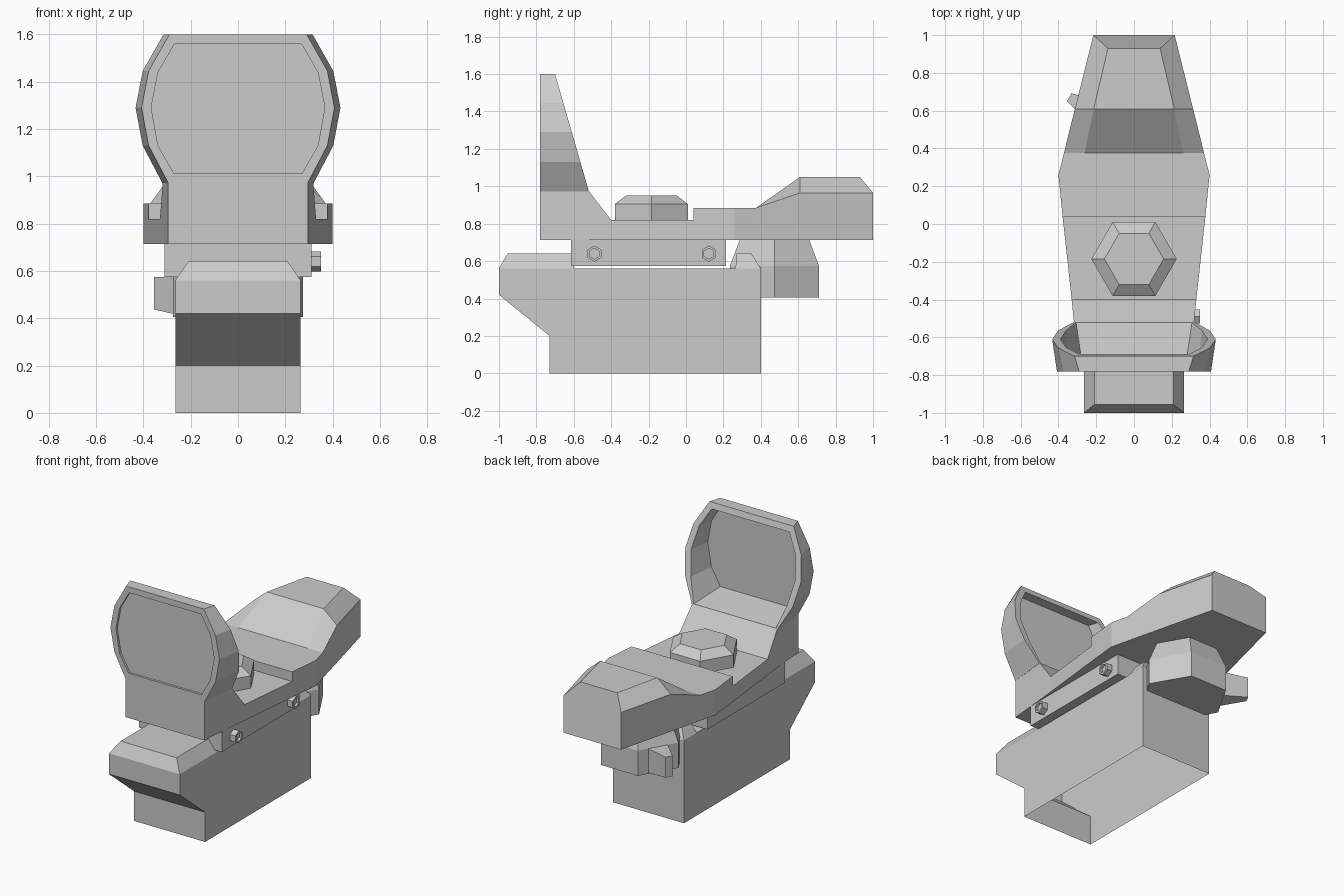
import bpy, bmesh
from math import sin, cos, pi
from mathutils import Vector

cube = bpy.data.objects.get("Cube")
if cube:
    bpy.data.objects.remove(cube, do_unlink=True)

GREY = (0.6, 0.6, 0.6, 1)
mat = bpy.data.materials.new("plain grey")
mat.use_nodes = True
mat.diffuse_color = GREY
mat.node_tree.nodes["Principled BSDF"].inputs["Base Color"].default_value = GREY


def loft(name, loops, open_bottom=False):
    """Skin a series of matching point loops and cap both ends."""
    bm = bmesh.new()
    rings = [[bm.verts.new(p) for p in loop] for loop in loops]
    for a, b in zip(rings, rings[1:]):
        n = len(a)
        for i in range(n):
            j = (i + 1) % n
            bm.faces.new((a[i], a[j], b[j], b[i]))
    bm.faces.new(rings[0])
    bm.faces.new(rings[-1])
    bmesh.ops.recalc_face_normals(bm, faces=bm.faces)
    if open_bottom:
        low = [f for f in bm.faces if all(v.co.z < 0.001 for v in f.verts)]
        bmesh.ops.delete(bm, geom=low, context='FACES')
    mesh = bpy.data.meshes.new(name)
    bm.to_mesh(mesh)
    bm.free()
    mesh.materials.append(mat)
    obj = bpy.data.objects.new(name, mesh)
    bpy.context.collection.objects.link(obj)
    return obj


def rect(z, x, y0, y1):
    return [(-x, y0, z), (x, y0, z), (x, y1, z), (-x, y1, z)]


def hexagon(r, turn=0):
    return [(r * cos(i * pi / 3 + turn), r * sin(i * pi / 3 + turn)) for i in range(6)]


def hex_stack(name, cy, levels):
    loft(name, [[(x, y + cy, z) for x, y in hexagon(r)] for z, r in levels])


# Hollow lower block, open underneath
side = [(-0.73, 0), (-0.73, 0.2), (-1, 0.42), (-1, 0.56), (0.4, 0.56), (0.4, 0)]
loft("base_block", [[(x, y, z) for y, z in side] for x in (-0.265, 0.265)], open_bottom=True)

# Chamfered ridges in front of and behind the rail
loft("base_front_ridge", [rect(0.56, 0.265, -1, -0.6), rect(0.64, 0.21, -0.955, -0.6)])
loft("base_rear_ridge", [rect(0.56, 0.265, 0.265, 0.4), rect(0.64, 0.21, 0.27, 0.35)])

# Mounting rail
loft("mount_rail", [rect(0.575, 0.31, -0.615, 0.215), rect(0.715, 0.31, -0.615, 0.215)])

# Socket bolts on the left side of the rail
for label, cy in (("front", -0.49), ("rear", 0.122)):
    steps = ((0.3, 0.043), (0.35, 0.043), (0.35, 0.029), (0.335, 0.029))
    loft(label + "_bolt", [[(x, cy + a, 0.64 + b) for a, b in hexagon(r, pi / 6)]
                           for x, r in steps])

# Clamp knob with its tapered lever
KNOB_Y = 0.473
hex_stack("clamp_knob", KNOB_Y, [(0.405, 0.275), (0.575, 0.275), (0.712, 0.215)])
out, along = Vector((-0.866, 0.5, 0)), Vector((0.5, 0.866, 0))


def lever_end(dist, half, z0, z1):
    mid = Vector((0, KNOB_Y, 0)) + out * dist
    return [mid + along * s * half + Vector((0, 0, z))
            for s, z in ((-1, z0), (1, z0), (1, z1), (-1, z1))]


loft("clamp_lever", [lever_end(0.22, 0.07, 0.408, 0.575), lever_end(0.396, 0.024, 0.437, 0.575)])

# Main body: (y, half width, shoulder height, ridge y, ridge half width, ridge height)
sections = [
    (-0.78, 0.295, 0.975, -0.78, 0.2, 0.975),
    (-0.52, 0.318, 0.975, -0.52, 0.2, 0.975),
    (-0.40, 0.33, 0.82, -0.40, 0.2, 0.82),
    (0.04, 0.378, 0.82, 0.04, 0.26, 0.82),
    (0.04, 0.378, 0.885, 0.04, 0.26, 0.885),
    (0.26, 0.4, 0.885, 0.26, 0.26, 0.885),
    (0.375, 0.371, 0.885, 0.375, 0.262, 0.885),
    (0.61, 0.313, 0.965, 0.61, 0.213, 1.05),
    (1.0, 0.215, 0.965, 0.93, 0.138, 1.05),
]
loft("sight_body", [[(-w, y, 0.713), (w, y, 0.713), (w, y, zs), (wr, yr, zr), (-wr, yr, zr), (-w, y, zs)]
                    for y, w, zs, yr, wr, zr in sections])

# Brightness dial
hex_stack("top_dial", -0.185, [(0.81, 0.226), (0.905, 0.226), (0.95, 0.157)])


# Lens hood with a recessed pane and a raked rear edge
def hood_loop(half, y, widen=0):
    pts = [(x + widen, z) for x, z in half]
    pts += [(-x, z) for x, z in reversed(pts)]
    return [(x, y if y is not None else -0.70 + (1.6 - z) * 0.288, z) for x, z in pts]


outer = [(0.295, 0.972), (0.378, 1.13), (0.408, 1.29), (0.378, 1.445), (0.29, 1.6)]
inner = [(0.272, 1.015), (0.338, 1.13), (0.367, 1.29), (0.338, 1.44), (0.268, 1.56)]
rear_inner = [(0.285, 0.978)] + inner[1:]
loft("lens_hood", [
    hood_loop(inner, -0.765),
    hood_loop(inner, -0.78),
    hood_loop(outer, -0.78),
    hood_loop(outer, None, 0.025),
    hood_loop(rear_inner, None, 0.022),
    hood_loop(inner, -0.755),
])
